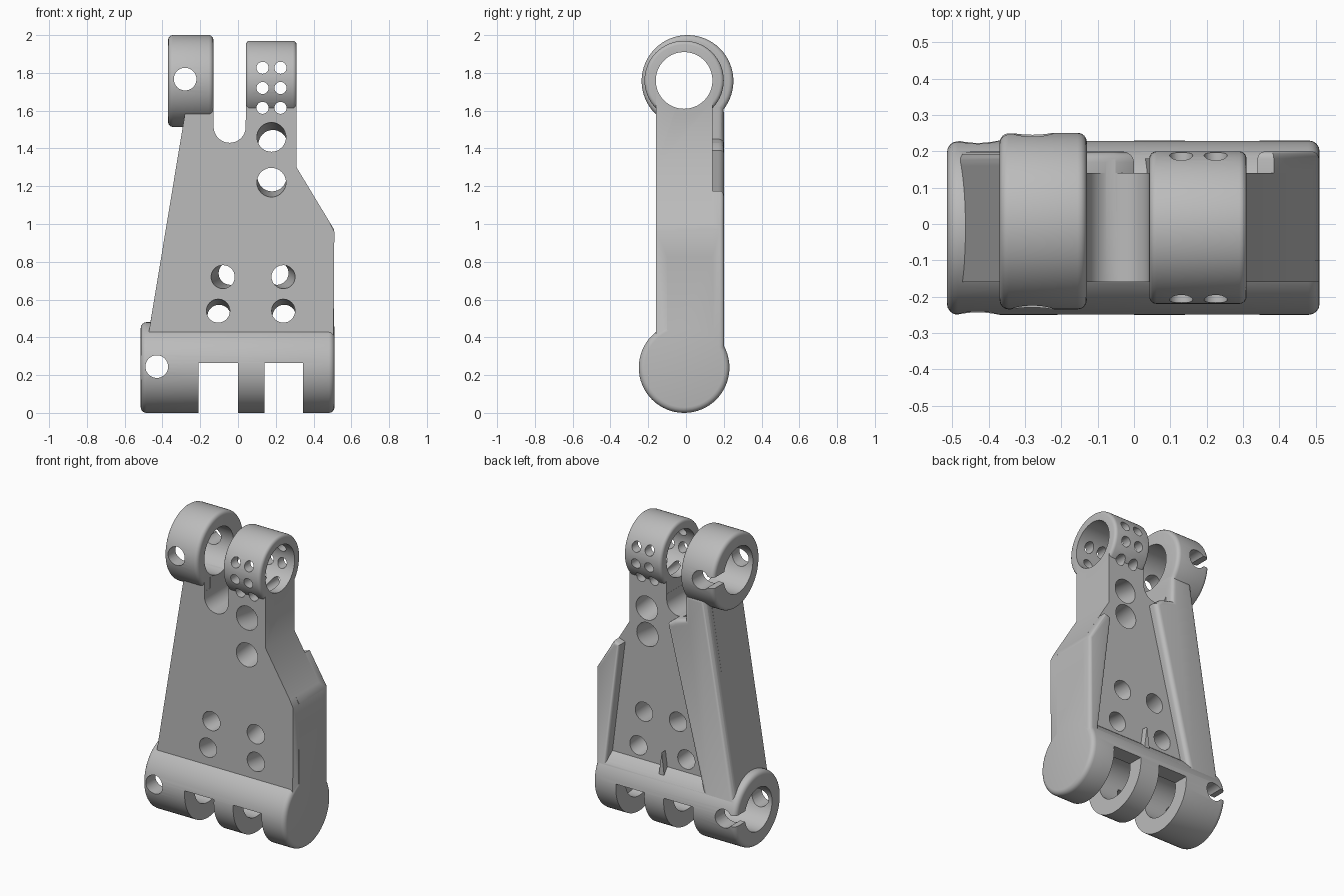
import bpy, bmesh
from mathutils import Vector

cube = bpy.data.objects.get("Cube")
if cube:
    bpy.data.objects.remove(cube, do_unlink=True)

grey = bpy.data.materials.new("light_grey")
grey.use_nodes = True
grey.diffuse_color = (0.5, 0.5, 0.5, 1)
grey.node_tree.nodes["Principled BSDF"].inputs["Base Color"].default_value = (0.5, 0.5, 0.5, 1)


def make(name, bm):
    bmesh.ops.recalc_face_normals(bm, faces=bm.faces)
    mesh = bpy.data.meshes.new(name)
    bm.to_mesh(mesh)
    bm.free()
    mesh.materials.append(grey)
    obj = bpy.data.objects.new(name, mesh)
    bpy.context.scene.collection.objects.link(obj)
    return obj


def rod(name, start, end, radius, round_edge=0, sides=64):
    """Cylinder between two points, with optional rounded rims."""
    a, b = Vector(start), Vector(end)
    bm = bmesh.new()
    bmesh.ops.create_cone(bm, cap_ends=True, segments=sides, radius1=radius,
                          radius2=radius, depth=(b - a).length)
    if round_edge:
        rims = [e for e in bm.edges if any(len(f.verts) > 4 for f in e.link_faces)]
        bmesh.ops.bevel(bm, geom=rims, offset=round_edge, segments=4,
                        profile=0.5, affect='EDGES')
    turn = (b - a).to_track_quat('Z', 'Y').to_matrix()
    bmesh.ops.rotate(bm, verts=bm.verts, matrix=turn)
    bmesh.ops.translate(bm, verts=bm.verts, vec=(a + b) / 2)
    return make(name, bm)


def prism(name, outline, y0, y1, round_back=0):
    """Front outline (x, z) extruded from y0 to y1, back edge optionally rounded."""
    bm = bmesh.new()
    face = bm.faces.new([bm.verts.new((x, y0, z)) for x, z in outline])
    out = bmesh.ops.extrude_face_region(bm, geom=[face])
    moved = [v for v in out["geom"] if isinstance(v, bmesh.types.BMVert)]
    bmesh.ops.translate(bm, verts=moved, vec=(0, y1 - y0, 0))
    if round_back:
        rim = [e for e in bm.edges if all(v.co.y > y1 - 0.001 for v in e.verts)]
        bmesh.ops.bevel(bm, geom=rim, offset=round_back, segments=4,
                        profile=0.5, affect='EDGES')
    return make(name, bm)


def box(name, x0, x1, y0, y1, z0, z1):
    return prism(name, [(x0, z0), (x1, z0), (x1, z1), (x0, z1)], y0, y1)


def combine(body, tools, operation):
    for tool in tools:
        mod = body.modifiers.new(tool.name, 'BOOLEAN')
        mod.operation = operation
        mod.solver = 'EXACT'
        mod.object = tool
        bpy.context.view_layer.objects.active = body
        bpy.ops.object.modifier_apply(modifier=mod.name)
        bpy.data.objects.remove(tool, do_unlink=True)


# Tapered web plate
body = prism("hinge_bracket", [
    (-0.5, 0.26), (0.505, 0.3), (0.51, 0.96), (0.485, 1.01), (0.31, 1.3),
    (0.31, 1.72), (0.042, 1.72), (0.042, 1.55), (-0.13, 1.55),
    (-0.13, 1.62), (-0.275, 1.62)], -0.16, 0.14)

# Hinge barrels, back ribs and the small gusset
parts = [
    rod("lower_barrel", (-0.515, -0.01, 0.24), (0.511, -0.01, 0.24), 0.24, 0.03),
    rod("large_barrel", (-0.37, 0.008, 1.757), (-0.13, 0.008, 1.757), 0.243, 0.025),
    rod("small_barrel", (0.042, -0.01, 1.76), (0.31, -0.01, 1.76), 0.21, 0.02),
    prism("right_rib", [(-0.499, 0.27), (-0.274, 1.621), (-0.129, 1.621),
                        (-0.129, 1.45), (-0.05, 1.43), (0, 1.39), (-0.27, 0.31)],
          -0.1, 0.2, 0.03),
    prism("left_rib", [(0.45, 0.28), (0.509, 0.28), (0.509, 0.97),
                       (0.385, 1.175), (0.34, 1.16)], -0.1, 0.2, 0.02),
    prism("gusset", [(0.02, 0.3), (0.08, 0.3), (0.05, 0.53)], 0.1, 0.18),
]
combine(body, parts, 'UNION')

# Slot between the upper barrels, pin bores and the lower knuckle gaps
cuts = [
    rod("slot_round", (-0.044, -0.4, 1.515), (-0.044, 0.4, 1.515), 0.085),
    box("slot_gap", -0.129, 0.041, -0.4, 0.4, 1.515, 2.1),
    rod("upper_bore", (-0.6, -0.01, 1.76), (0.6, -0.01, 1.76), 0.15),
    rod("lower_bore", (-0.7, -0.01, 0.24), (0.42, -0.01, 0.24), 0.14),
    box("knuckle_gap_a", -0.21, 0, -0.4, 0.4, -0.1, 0.265),
    box("knuckle_gap_b", 0.14, 0.345, -0.4, 0.4, -0.1, 0.265),
]

# Pin lock holes, open to the rim at the back
for x, z, rim in ((-0.43, 0.245, -0.6), (-0.28, 1.767, -0.45)):
    cuts.append(rod("lock_hole", (x, -0.5, z), (x, 0.5, z), 0.06, sides=32))
    cuts.append(box("lock_slot", rim, x, 0.05, 0.5, z - 0.035, z + 0.035))

# Small vent holes across the small barrel
for x in (0.13, 0.225):
    for z in (1.615, 1.72, 1.827):
        cuts.append(rod("vent", (x, -0.5, z), (x, 0.5, z), 0.032, sides=24))

# Slanted lightening holes: front centre to back centre, (x, z)
for front, back, r in (((0.177, 1.46), (0.185, 1.42), 0.077),
                       ((0.177, 1.22), (0.18, 1.25), 0.077),
                       ((-0.08, 0.72), (-0.04, 0.74), 0.062),
                       ((0.24, 0.72), (0.205, 0.74), 0.062),
                       ((-0.105, 0.54), (-0.1, 0.51), 0.062),
                       ((0.24, 0.54), (0.245, 0.51), 0.062)):
    a = Vector((front[0], -0.16, front[1]))
    b = Vector((back[0], 0.14, back[1]))
    step = (b - a) * 0.4
    cuts.append(rod("lightening_hole", a - step, b + step, r, sides=32))
combine(body, cuts, 'DIFFERENCE')

# Smooth curved walls, crisp edges
bpy.ops.object.select_all(action='DESELECT')
body.select_set(True)
bpy.context.view_layer.objects.active = body
bpy.ops.object.shade_smooth_by_angle(angle=0.6)
